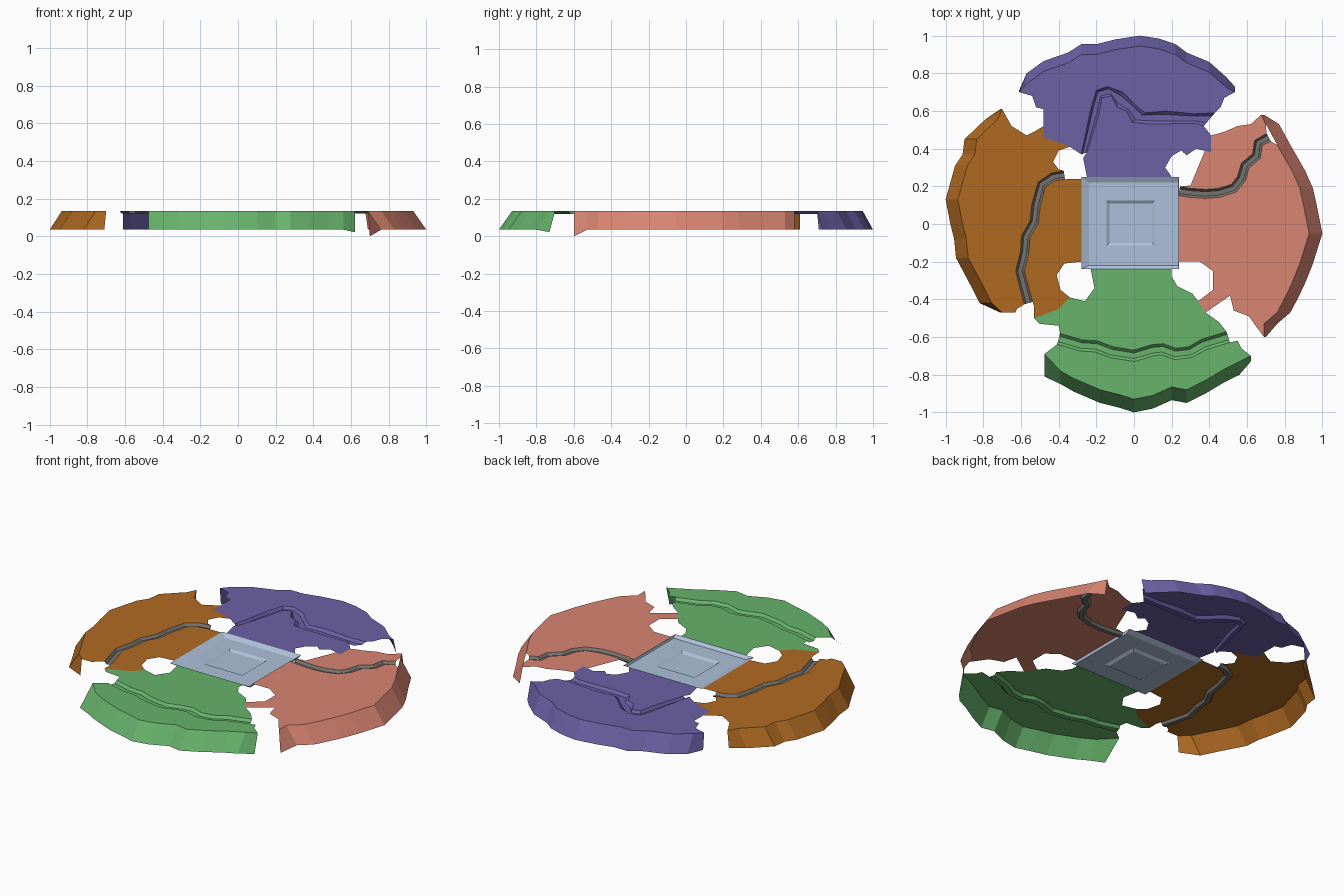
import bpy, bmesh
from mathutils import Vector

if "Cube" in bpy.data.objects:
    bpy.data.objects.remove(bpy.data.objects["Cube"])

TOP, BED, BASE = 0.135, 0.12, 0.035


def material(name, rgb):
    m = bpy.data.materials.new(name)
    m.diffuse_color = [((c / 255 + 0.055) / 1.055) ** 2.4 for c in rgb] + [1]
    m.use_nodes = True
    m.node_tree.nodes["Principled BSDF"].inputs["Base Color"].default_value = m.diffuse_color
    return m


PURPLE = material("purple", (108, 97, 166))
ORANGE = material("burnt orange", (176, 106, 34))
GREEN = material("green", (103, 179, 108))
SALMON = material("salmon", (217, 133, 114))
BLUE = material("pale blue", (174, 192, 216))
GRAY = material("river gray", (118, 116, 110))


def finish(name, bm, mats):
    bmesh.ops.triangulate(bm, faces=[f for f in bm.faces if len(f.verts) > 4])
    bmesh.ops.remove_doubles(bm, verts=bm.verts, dist=0.0005)
    bm.normal_update()
    for f in bm.faces:
        if f.normal.z < 0:
            f.normal_flip()
    me = bpy.data.meshes.new(name)
    bm.to_mesh(me)
    bm.free()
    for m in mats:
        me.materials.append(m)
    ob = bpy.data.objects.new(name, me)
    bpy.context.collection.objects.link(ob)


def plate(bm, pts):
    bm.faces.new([bm.verts.new((x, y, TOP)) for x, y in pts])


def loft(bm, rows, mat=0, closed=False):
    """Quads between successive rows of 3D points."""
    vs = [[bm.verts.new(p) for p in r] for r in rows]
    for a, b in zip(vs, vs[1:]):
        n = len(a)
        for i in range(n if closed else n - 1):
            j = (i + 1) % n
            bm.faces.new((a[i], a[j], b[j], b[i])).material_index = mat


def banks(path, w):
    """Left and right banks of a channel with half width w."""
    left, right = [], []
    for i, p in enumerate(path):
        a, b = Vector(path[max(i - 1, 0)]), Vector(path[min(i + 1, len(path) - 1)])
        t = (b - a).normalized() * w
        left.append((p[0] - t.y, p[1] + t.x))
        right.append((p[0] + t.y, p[1] - t.x))
    return left, right


def rim_top(rim, d, first, mid, last):
    w = [first] + [mid] * (len(rim) - 2) + [last]
    return [(x + d[0] * k, y + d[1] * k) for (x, y), k in zip(rim, w)]


def sector(name, mats, plates, a, b, rim, top, z_first=BASE, z_last=BASE):
    bm = bmesh.new()
    for p in plates:
        plate(bm, p)
    # sunken channel: wall, bed, wall
    def row(t, z):
        return [(p[0] + (q[0] - p[0]) * t, p[1] + (q[1] - p[1]) * t, z) for p, q in zip(a, b)]
    loft(bm, [row(0, TOP), row(.25, BED), row(.75, BED), row(1, TOP)], len(mats) - 1)
    # sloping outer skirt
    z = [z_first] + [BASE] * (len(rim) - 2) + [z_last]
    loft(bm, [[(x, y, TOP) for x, y in top], [(x, y, k) for (x, y), k in zip(rim, z)]])
    finish(name, bm, mats)


# north sector
rim = [(-.61, .71), (-.57, .80), (-.48, .865), (-.35, .91), (-.28, .955), (-.2, .955), (-.1, .98),
       (.03, 1), (.13, .985), (.22, .955), (.28, .91), (.40, .86), (.49, .78), (.535, .73)]
top = rim_top(rim, (0, -1), .01, .055, .03)
a = [(-.25, .38), (-.19, .57), (-.17, .67), (-.12, .68), (-.09, .62), (-.04, .60), (-.01, .54),
     (.08, .53), (.33, .535), (.37, .52)]
b = [(-.28, .37), (-.23, .61), (-.2, .71), (-.14, .73), (-.06, .70), (.02, .62), (.06, .59),
     (.17, .60), (.32, .585), (.43, .59)]
sector("north_land", [PURPLE], [
    a + [(.41, .47), (.41, .38), (.33, .40), (.28, .365), (.25, .39), (.2, .36), (.165, .3),
         (.2, .25), (-.25, .25), (-.27, .35)],
    b + [(.46, .62), (.48, .67)] + top[::-1] +
    [(-.54, .68), (-.52, .62), (-.48, .61), (-.48, .46), (-.34, .41)]], a, b, rim, top)

# west sector
rim = [(-.71, .61), (-.79, .555), (-.90, .45), (-.91, .37), (-.95, .31), (-1, .13), (-.975, 0),
       (-.955, -.08), (-.945, -.18), (-.86, -.34), (-.82, -.42), (-.71, -.47)]
top = rim_top(rim, (1, 0), .01, .065, .01)
a, b = banks([(-.37, .26), (-.43, .25), (-.49, .21), (-.52, .1), (-.53, .01), (-.575, -.07),
              (-.58, -.15), (-.605, -.25), (-.585, -.33), (-.56, -.42)], .023)
sector("west_land", [ORANGE, GRAY], [
    a + [(-.53, -.44), (-.53, -.5), (-.40, -.45), (-.34, -.39), (-.39, -.35), (-.41, -.27),
         (-.37, -.21), (-.28, -.2), (-.28, .24)],
    b + [(-.62, -.45), (-.63, -.47)] + top[::-1] +
    [(-.65, .52), (-.57, .47), (-.53, .49), (-.48, .52), (-.48, .46), (-.34, .41),
     (-.40, .39), (-.43, .33), (-.40, .29)]], a, b, rim, top)

# south sector
rim = [(-.475, -.81), (-.39, -.85), (-.32, -.89), (-.25, -.92), (-.18, -.95), (-.08, -.975), (0, -1),
       (.1, -.98), (.2, -.935), (.28, -.95), (.38, -.90), (.48, -.84), (.56, -.80), (.62, -.73)]
top = rim_top(rim, (0, 1), .12, .07, .03)
a, b = banks([(-.40, -.61), (-.28, -.645), (-.2, -.65), (-.12, -.68), (0, -.70), (.1, -.67),
              (.15, -.665), (.22, -.69), (.3, -.68), (.37, -.64), (.5, -.60)], .03)
sector("south_land", [GREEN], [
    a + [(.45, -.52), (.38, -.47), (.34, -.41), (.31, -.37), (.23, -.33), (.2, -.28), (.2, -.24),
         (-.23, -.24), (-.21, -.34), (-.26, -.41), (-.34, -.39), (-.40, -.45), (-.53, -.5),
         (-.5, -.53), (-.4, -.54)],
    b + [(.55, -.62), (.57, -.66)] + top[::-1]], a, b, rim, top, z_last=.022)

# east sector
rim = [(.70, -.6), (.76, -.53), (.83, -.47), (.875, -.385), (.91, -.31), (.95, -.21), (1, -.05),
       (.97, .1), (.95, .19), (.91, .28), (.83, .42), (.77, .53), (.69, .58)]
top = rim_top(rim, (-1, 0), .01, .07, .015)
b, a = banks([(.24, .175), (.3, .165), (.38, .16), (.45, .165), (.53, .19), (.57, .24), (.59, .31),
              (.65, .36), (.66, .43), (.715, .46)], .024)
sector("east_land", [SALMON, GRAY], [
    a + top[-3::-1] + [(.66, -.56), (.61, -.49), (.53, -.46), (.51, -.38), (.38, -.47), (.34, -.41),
                       (.42, -.35), (.42, -.25), (.35, -.2), (.235, -.2)],
    b + top[-2:] + [(.62, .53), (.55, .52), (.48, .49), (.41, .47), (.41, .38), (.45, .29),
                    (.41, .21), (.3, .205)]], a, b, rim, top, z_first=0)


# central square: sloped border, floor, small sunken panel
def rect(x0, x1, y0, y1, z):
    return [(x0, y0, z), (x1, y0, z), (x1, y1, z), (x0, y1, z)]


bm = bmesh.new()
rows = [rect(-.28, .24, -.24, .25, TOP), rect(-.24, .235, -.22, .22, BED),
        rect(-.145, .11, -.115, .125, BED), rect(-.13, .095, -.1, .11, BED - .01)]
loft(bm, rows, closed=True)
bm.faces.new([bm.verts.new(p) for p in rows[-1]])
finish("center_square", bm, [BLUE])
